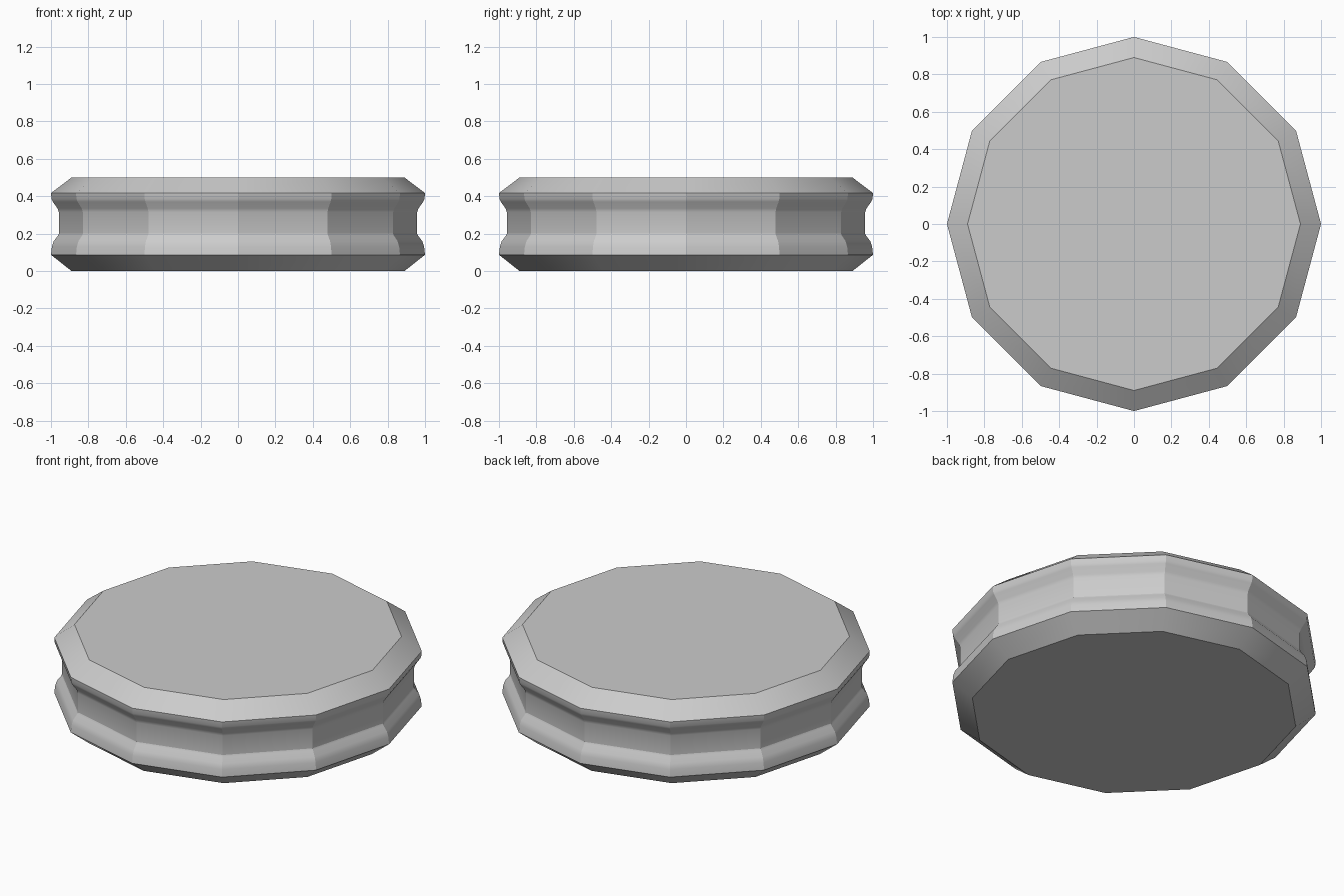
import bpy
import bmesh
from math import cos, sin, pi, radians

cube = bpy.data.objects.get("Cube")
if cube:
    bpy.data.objects.remove(cube, do_unlink=True)

SIDES = 12

# Plain grey material
grey = bpy.data.materials.new("light_grey")
grey.use_nodes = True
colour = (0.6, 0.6, 0.6, 1)
grey.diffuse_color = colour
grey.node_tree.nodes["Principled BSDF"].inputs["Base Color"].default_value = colour

# Disc outline as (radius, height): lower rim, groove, upper rim
profile = [
    (0.89, 0.0), (1.0, 0.087), (0.995, 0.13), (0.985, 0.16),
    (0.962, 0.19), (0.958, 0.2), (0.958, 0.315), (0.965, 0.335),
    (0.99, 0.37), (0.997, 0.385), (1.0, 0.417), (0.89, 0.5),
]

# Grooved disc: rings joined by quads, with flat caps
bm = bmesh.new()
rings = []
for r, z in profile:
    rings.append([bm.verts.new((r * cos(2 * pi * i / SIDES),
                                r * sin(2 * pi * i / SIDES), z))
                  for i in range(SIDES)])
for low, high in zip(rings, rings[1:]):
    for i in range(SIDES):
        j = (i + 1) % SIDES
        bm.faces.new((low[i], low[j], high[j], high[i]))
bm.faces.new(rings[0][::-1])
bm.faces.new(rings[-1])

mesh = bpy.data.meshes.new("grooved_disc")
bm.to_mesh(mesh)
bm.free()
mesh.materials.append(grey)
disc = bpy.data.objects.new("grooved_disc", mesh)
bpy.context.collection.objects.link(disc)

# Crisp facets
bpy.ops.object.select_all(action='DESELECT')
disc.select_set(True)
bpy.context.view_layer.objects.active = disc
bpy.ops.object.shade_smooth_by_angle(angle=radians(20))
